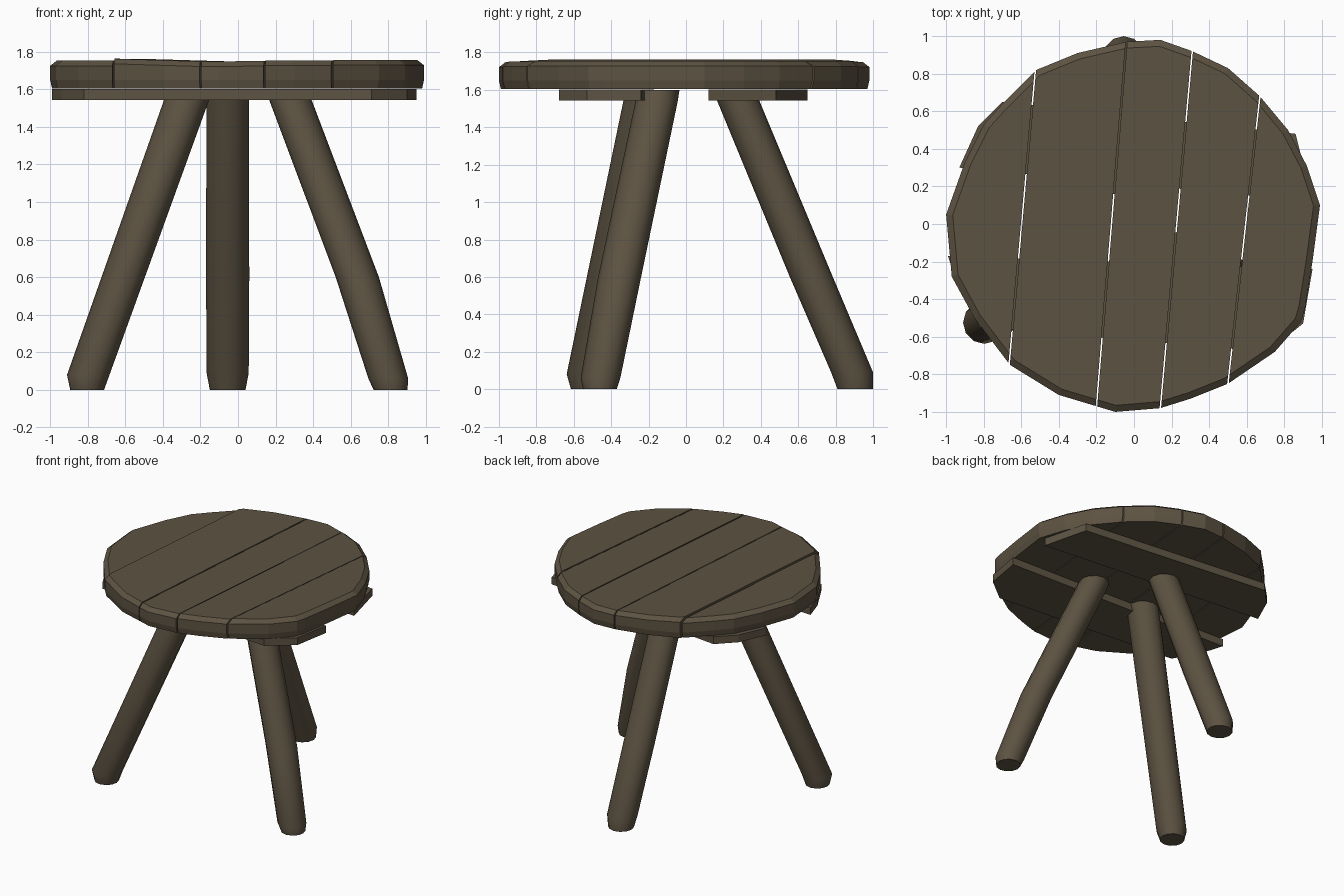
import bpy, bmesh, math
from mathutils import Vector

if "Cube" in bpy.data.objects:
    bpy.data.objects.remove(bpy.data.objects["Cube"])

wood = bpy.data.materials.new("weathered brown wood")
wood.diffuse_color = (0.108, 0.085, 0.054, 1)
wood.use_nodes = True
wood.node_tree.nodes["Principled BSDF"].inputs["Base Color"].default_value = wood.diffuse_color


def finish(bm, name, smooth=False):
    bmesh.ops.recalc_face_normals(bm, faces=bm.faces)
    me = bpy.data.meshes.new(name)
    bm.to_mesh(me)
    bm.free()
    me.materials.append(wood)
    ob = bpy.data.objects.new(name, me)
    bpy.context.collection.objects.link(ob)
    if smooth:
        bpy.ops.object.select_all(action='DESELECT')
        ob.select_set(True)
        bpy.context.view_layer.objects.active = ob
        bpy.ops.object.shade_smooth_by_angle(angle=math.radians(40))
    return ob


def loft(rings):
    """Closed solid through a stack of equal-length rings."""
    bm = bmesh.new()
    vs = [[bm.verts.new(p) for p in r] for r in rings]
    n = len(vs[0])
    for a, b in zip(vs, vs[1:]):
        for i in range(n):
            j = (i + 1) % n
            bm.faces.new((a[i], a[j], b[j], b[i]))
    bm.faces.new(vs[0][::-1])
    bm.faces.new(vs[-1])
    return bm


# Seat: rough-hewn round outline, sliced into five planks
outline = [(-1, .05), (-.97, -.28), (-.85, -.5), (-.66, -.75), (-.4, -.91),
           (-.2, -.97), (-.1, -1), (.14, -.98), (.3, -.93), (.5, -.85),
           (.75, -.68), (.89, -.52), (.91, -.45), (.95, -.2), (.99, .1),
           (.92, .31), (.82, .5), (.67, .68), (.5, .83), (.31, .92),
           (.14, .98), (-.04, .97), (-.3, .91), (-.52, .82), (-.7, .64),
           (-.8, .53), (-.9, .33)]
# seams as (bottom point, top point)
seams = [((-.665, -.75), (-.525, .82)), ((-.2, -.97), (-.04, .97)),
         ((.14, -.98), (.31, .92)), ((.5, -.85), (.67, .68))]
# plank top height offset and sideways slope
tilts = [(-.003, .0), (.002, -.03), (-.006, .01), (-.002, .0), (.0, .0)]
GAP = .004


def slice_at(bm, seam, keep_right):
    a, b = Vector((*seam[0], 0)), Vector((*seam[1], 0))
    d = (b - a).normalized()
    n = Vector((d.y, -d.x, 0))
    co = a + n * (GAP if keep_right else -GAP)
    r = bmesh.ops.bisect_plane(
        bm, geom=bm.verts[:] + bm.edges[:] + bm.faces[:], plane_co=co, plane_no=n,
        clear_inner=keep_right, clear_outer=not keep_right)
    cut = [e for e in r['geom_cut'] if isinstance(e, bmesh.types.BMEdge)]
    bmesh.ops.edgeloop_fill(bm, edges=cut)


for k, (dz, slope) in enumerate(tilts):
    bm = loft([[(x * s, y * s, z) for x, y in outline]
               for s, z in ((.99, 1.605), (1, 1.65), (1, 1.728), (.965, 1.755))])
    if k > 0:
        slice_at(bm, seams[k - 1], True)
    if k < 4:
        slice_at(bm, seams[k], False)
    mid = sum(v.co.x for v in bm.verts) / len(bm.verts)
    for v in bm.verts:
        if v.co.z > 1.7:
            v.co.z += dz + slope * (v.co.x - .085 * v.co.y - mid)
    finish(bm, f"seat_plank_{k + 1}")

# Two wide battens under the seat
battens = {
    "front_batten": [(-.99, -.17), (-.94, -.33), (-.82, -.55), (.71, -.68),
                     (.90, -.53), (.95, -.24)],
    "back_batten": [(-.93, .30), (.95, .12), (.86, .48), (-.70, .65), (-.83, .52)],
}
for name, pts in battens.items():
    finish(loft([[(x, y, z) for x, y in pts] for z in (1.543, 1.602)]), name)

# Three splayed round legs: (centre x, y, z, radius) from foot to top
legs = {
    "left_leg": [(-.803, -.525, 0, .09), (-.797, -.525, .08, .113),
                 (-.275, -.215, 1.54, .12), (-.255, -.205, 1.6, .118)],
    "right_leg": [(.812, -.46, 0, .09), (.80, -.457, .06, .106), (.635, -.355, .6, .115),
                  (.28, -.157, 1.54, .113), (.26, -.145, 1.6, .11)],
    "back_leg": [(-.055, .905, 0, .095), (-.055, .888, .09, .112), (-.055, .67, .6, .115),
                 (-.055, .28, 1.54, .113), (-.055, .255, 1.6, .11)],
}
N = 12
for name, path in legs.items():
    rings = [[(x + r * math.cos(2 * math.pi * i / N), y + r * math.sin(2 * math.pi * i / N), z)
              for i in range(N)] for x, y, z, r in path]
    finish(loft(rings), name, smooth=True)
